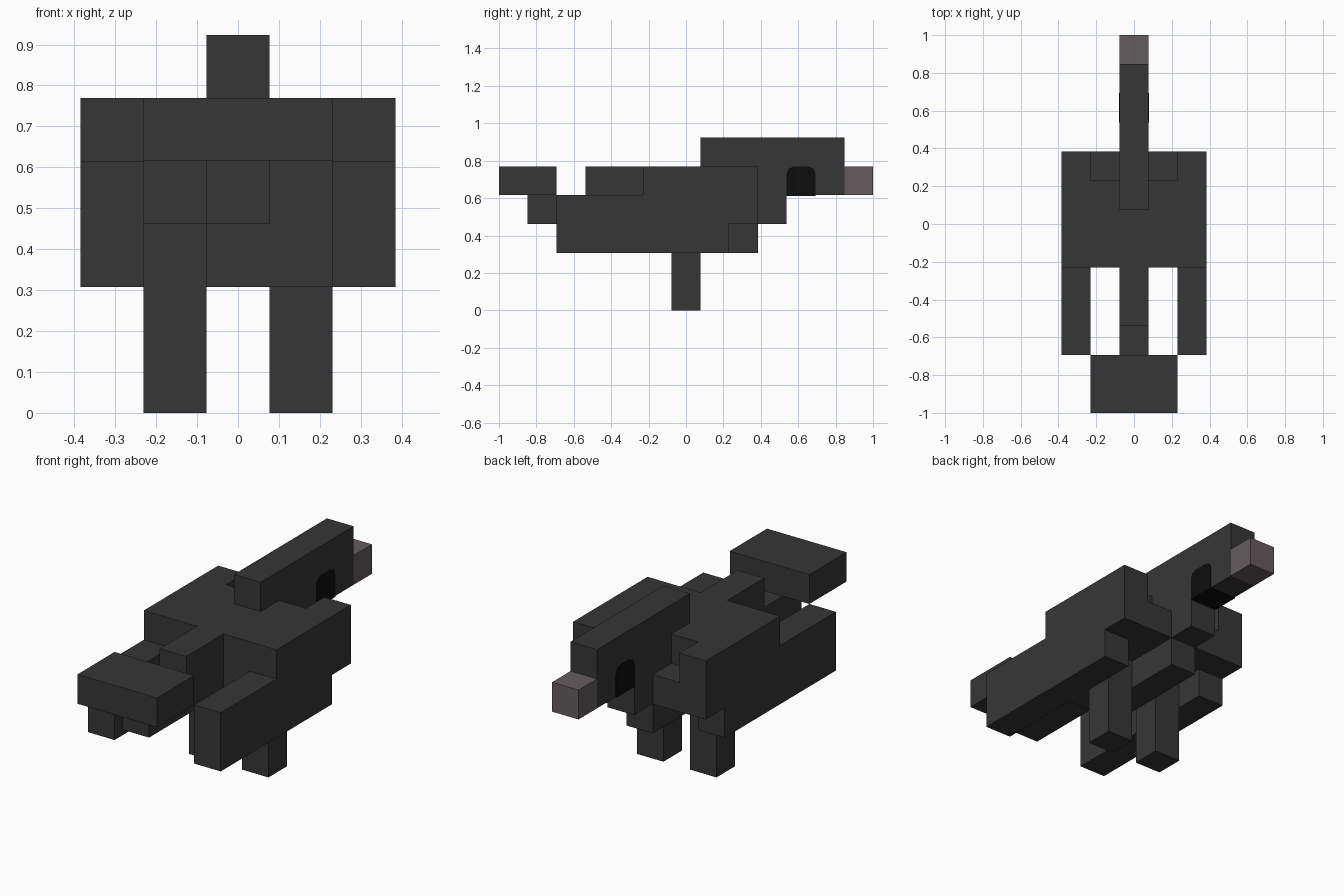
import bpy, bmesh
from mathutils import Vector
from itertools import product

cube = bpy.data.objects.get("Cube")
if cube:
    bpy.data.objects.remove(cube, do_unlink=True)

U = 2 / 13  # edge length of one block


def material(name, rgb):
    m = bpy.data.materials.new(name)
    m.use_nodes = True
    m.diffuse_color = (*rgb, 1)
    bsdf = m.node_tree.nodes["Principled BSDF"]
    bsdf.inputs["Base Color"].default_value = (*rgb, 1)
    bsdf.inputs["Roughness"].default_value = 0.9
    return m


charcoal = material("charcoal_feathers", (0.037, 0.037, 0.037))
grey = material("warm_grey_beak", (0.13, 0.107, 0.112))
black = material("black_eye", (0.004, 0.004, 0.004))


def place(x, y, z):
    return Vector(((x - 2.5) * U, (y - 6.5) * U, z * U))


def cells(boxes):
    """Blocks filled by boxes given as x, y and z ranges."""
    return {c for x0, x1, y0, y1, z0, z1 in boxes
            for c in product(range(x0, x1), range(y0, y1), range(z0, z1))}


def mirrored(boxes):
    return [(5 - b[1], 5 - b[0], *b[2:]) for b in boxes]


def finish(name, bm, mat):
    mesh = bpy.data.meshes.new(name)
    bm.to_mesh(mesh)
    bm.free()
    mesh.materials.append(mat)
    bpy.context.collection.objects.link(bpy.data.objects.new(name, mesh))


right_wing = [(0, 1, 2, 8, 2, 4), (0, 1, 5, 9, 3, 5)]
right_leg = [(1, 2, 6, 7, 0, 3)]
parts = {
    "tail": [(1, 4, 0, 2, 4, 5), (2, 3, 1, 2, 3, 4)],
    "body": [(1, 4, 5, 8, 3, 5), (1, 4, 8, 9, 3, 4), (2, 3, 8, 9, 3, 5),
             (2, 3, 5, 9, 2, 3), (2, 3, 2, 5, 3, 4), (2, 3, 3, 5, 4, 5),
             (3, 4, 5, 6, 2, 3)],
    "right_wing": right_wing,
    "left_wing": mirrored(right_wing),
    "right_leg": right_leg,
    "left_leg": mirrored(right_leg),
    "neck": [(2, 3, 9, 10, 3, 5)],
    "head": [(2, 3, 7, 12, 5, 6), (2, 3, 10, 12, 4, 5)],
    "beak": [(2, 3, 12, 13, 4, 5)],
}
filled = set().union(*(cells(b) for b in parts.values()))

# Each part keeps only the block faces that are open to the air
for name, boxes in parts.items():
    bm = bmesh.new()
    for cell in cells(boxes):
        for axis, side in product(range(3), (0, 1)):
            neighbour = list(cell)
            neighbour[axis] += 2 * side - 1
            if tuple(neighbour) in filled:
                continue
            corners = []
            for a, b in ((0, 0), (1, 0), (1, 1), (0, 1)):
                p = list(cell)
                p[axis] += side
                p[(axis + 1) % 3] += a
                p[(axis + 2) % 3] += b
                corners.append(bm.verts.new(place(*p)))
            bm.faces.new(corners if side else corners[::-1])
    bmesh.ops.remove_doubles(bm, verts=bm.verts, dist=0.001)
    bmesh.ops.dissolve_limit(bm, angle_limit=0.01, verts=bm.verts, edges=bm.edges)
    finish(name, bm, grey if name == "beak" else charcoal)

# Eyes: one thin-edged band with rounded top corners, showing on both cheeks and below
bm = bmesh.new()
profile = [(10, 3.98), (11, 3.98), (11, 4.75), (10.93, 4.93), (10.75, 5),
           (10.25, 5), (10.07, 4.93), (10, 4.75)]
face = bm.faces.new([bm.verts.new(place(1.98, y, z)) for y, z in profile])
ext = bmesh.ops.extrude_face_region(bm, geom=[face])
bmesh.ops.translate(bm, vec=(1.04 * U, 0, 0),
                    verts=[g for g in ext["geom"] if isinstance(g, bmesh.types.BMVert)])
bmesh.ops.recalc_face_normals(bm, faces=bm.faces)
finish("eyes", bm, black)
